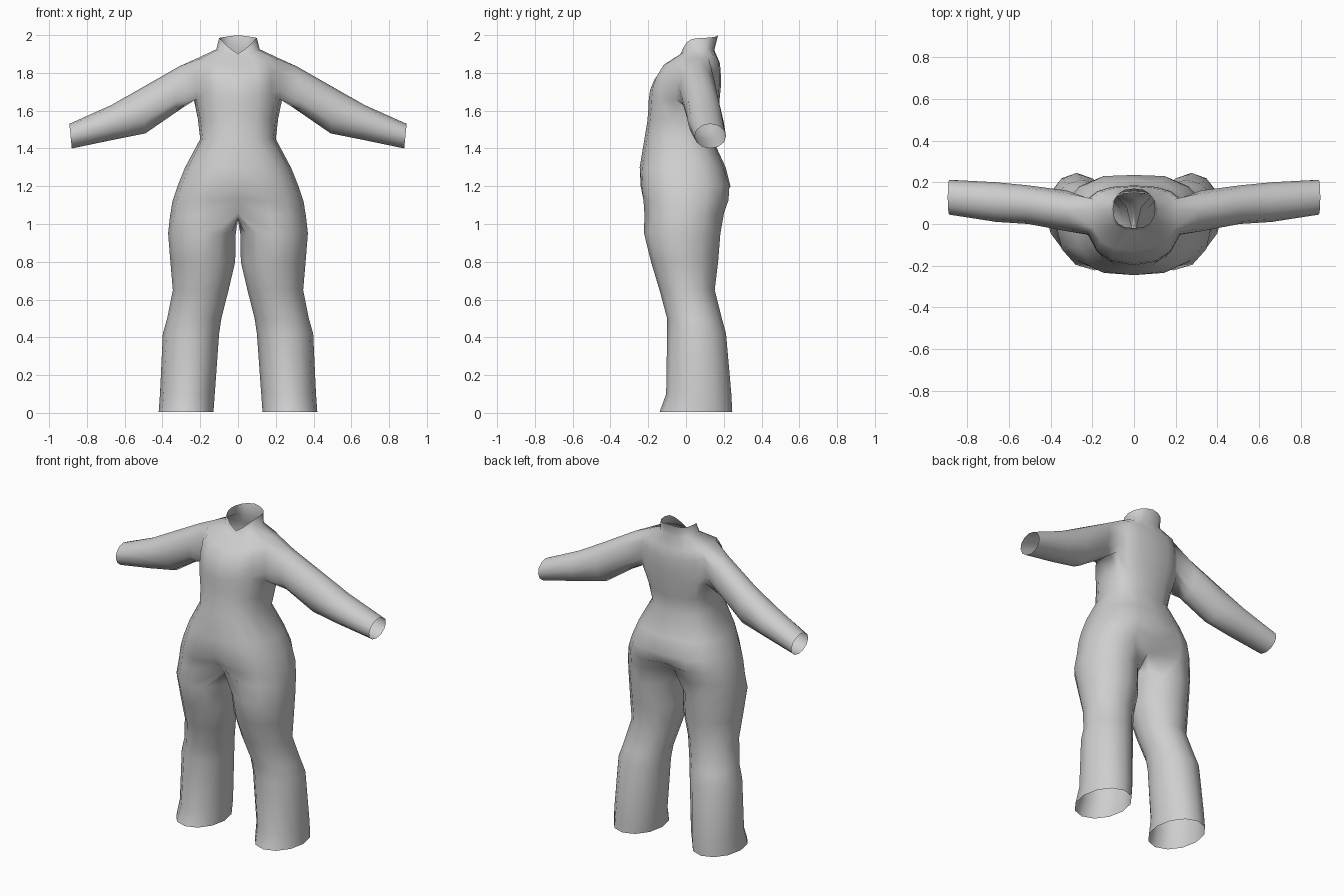
import bpy, bmesh
from math import sin, cos, pi, radians

cube = bpy.data.objects.get("Cube")
if cube:
    bpy.data.objects.remove(cube, do_unlink=True)

cloth = bpy.data.materials.new("light grey cloth")
cloth.use_nodes = True
cloth.diffuse_color = (0.62, 0.62, 0.62, 1)
cloth.node_tree.nodes["Principled BSDF"].inputs["Base Color"].default_value = (0.62, 0.62, 0.62, 1)

bm = bmesh.new()
COLS = 8  # faces from centre front round the side to centre back


def soft(v, power=0.82):
    return max(v, 0.0) ** power


def half_ring(z_front, z_side, z_back, width, y_front, y_side, y_back, crease=0):
    """Half of a torso section, from centre front to centre back."""
    ring = []
    for k in range(COLS + 1):
        a = pi * k / COLS
        front = k <= COLS / 2
        y_end, z_end = (y_front, z_front) if front else (y_back, z_back)
        y = y_side + (y_end - y_side) * soft(abs(cos(a)))
        z = z_side + (z_end - z_side) * (1 - sin(a))
        x = width * soft(sin(a))
        if k in (0, COLS):
            x = 0
            y += crease if front else -crease
        ring.append(bm.verts.new((x, y, z)))
    return ring


def bridge(a, b, closed=True, skip=()):
    n = len(a)
    for i in range(n if closed else n - 1):
        if i not in skip:
            j = (i + 1) % n
            bm.faces.new((a[i], a[j], b[j], b[i]))


# Torso: collar, shoulders, armhole rows, waist, hips
torso_rows = [
    (1.90, 1.985, 2.00, 0.10, -0.02, 0.07, 0.17),
    (1.885, 1.925, 1.92, 0.115, -0.035, 0.07, 0.15),
    (1.82, 1.88, 1.85, 0.21, -0.13, 0.07, 0.18),
    (1.76, 1.82, 1.78, 0.23, -0.17, 0.07, 0.185),
    (1.71, 1.765, 1.73, 0.235, -0.19, 0.07, 0.185),
    (1.66, 1.71, 1.68, 0.235, -0.197, 0.07, 0.18),
    (1.60, 1.665, 1.63, 0.235, -0.20, 0.07, 0.175),
    (1.54, 1.56, 1.54, 0.213, -0.205, 0.03, 0.165),
    (1.45, 1.45, 1.43, 0.20, -0.22, 0.0, 0.15),
    (1.30, 1.30, 1.30, 0.28, -0.245, 0.0, 0.21),
    (1.20, 1.20, 1.20, 0.32, -0.25, 0.0, 0.245, 0.01),
    (1.13, 1.12, 1.13, 0.347, -0.24, 0.0, 0.24, 0.04),
    (1.06, 1.04, 1.07, 0.36, -0.235, 0.0, 0.215, 0.09),
]
torso = [half_ring(*row) for row in torso_rows]
TOP, PIT = 2, 6
for r in range(len(torso) - 1):
    armhole = (3, 4) if TOP <= r < PIT else ()
    bridge(torso[r], torso[r + 1], closed=False, skip=armhole)

# Sleeve: grown from the armhole loop, starting under the arm
loop = [torso[PIT][4]]
loop += [torso[r][3] for r in range(PIT, TOP - 1, -1)]
loop += [torso[TOP][4]]
loop += [torso[r][5] for r in range(TOP, PIT + 1)]
sleeve_rows = [  # top x, top z, bottom x, bottom z, front y, back y
    (0.31, 1.835, 0.33, 1.59, -0.035, 0.16),
    (0.52, 1.715, 0.49, 1.48, 0.0, 0.185),
    (0.67, 1.63, 0.65, 1.448, 0.01, 0.20),
    (0.893, 1.53, 0.88, 1.40, 0.045, 0.212),
]
for tx, tz, bx, bz, yf, yb in sleeve_rows:
    ring = []
    for k in range(len(loop)):
        a = 2 * pi * k / len(loop)
        up = (1 - cos(a)) / 2
        y = (yf + yb) / 2 - (yb - yf) / 2 * sin(a)
        ring.append(bm.verts.new((bx + (tx - bx) * up, y, bz + (tz - bz) * up)))
    bridge(loop, ring)
    loop = ring

# Trouser leg: lower torso edge closed by the crotch seam, then lofted down
crotch = [bm.verts.new((0, y, z)) for y, z in ((0.07, 1.04), (0.0, 1.02), (-0.08, 1.03))]
loop = torso[-1] + crotch
leg_rows = [  # z, inner x, outer x, front y, back y
    (0.95, 0.012, 0.37, -0.222, 0.182),
    (0.80, 0.015, 0.358, -0.185, 0.17),
    (0.65, 0.05, 0.345, -0.14, 0.152),
    (0.50, 0.088, 0.375, -0.10, 0.19),
    (0.42, 0.10, 0.398, -0.10, 0.212),
    (0.10, 0.123, 0.413, -0.105, 0.24),
    (0.005, 0.13, 0.42, -0.14, 0.245),
]
for z, xi, xo, yf, yb in leg_rows:
    ring = []
    for k in range(len(loop)):
        a = radians(-120 + 30 * k)
        x = (xi + xo) / 2 + (xo - xi) / 2 * cos(a)
        y = (yf + yb) / 2 + (yb - yf) / 2 * sin(a)
        ring.append(bm.verts.new((x, y, z)))
    bridge(loop, ring)
    loop = ring

# Mirror the half garment and join it on the centre seam
bmesh.ops.mirror(bm, geom=bm.verts[:] + bm.edges[:] + bm.faces[:], axis='X', merge_dist=0.001)
bmesh.ops.remove_doubles(bm, verts=bm.verts[:], dist=0.001)
bmesh.ops.recalc_face_normals(bm, faces=bm.faces[:])
for f in bm.faces:
    f.smooth = True

mesh = bpy.data.meshes.new("jumpsuit")
bm.to_mesh(mesh)
bm.free()
mesh.materials.append(cloth)
jumpsuit = bpy.data.objects.new("jumpsuit", mesh)
bpy.context.collection.objects.link(jumpsuit)
